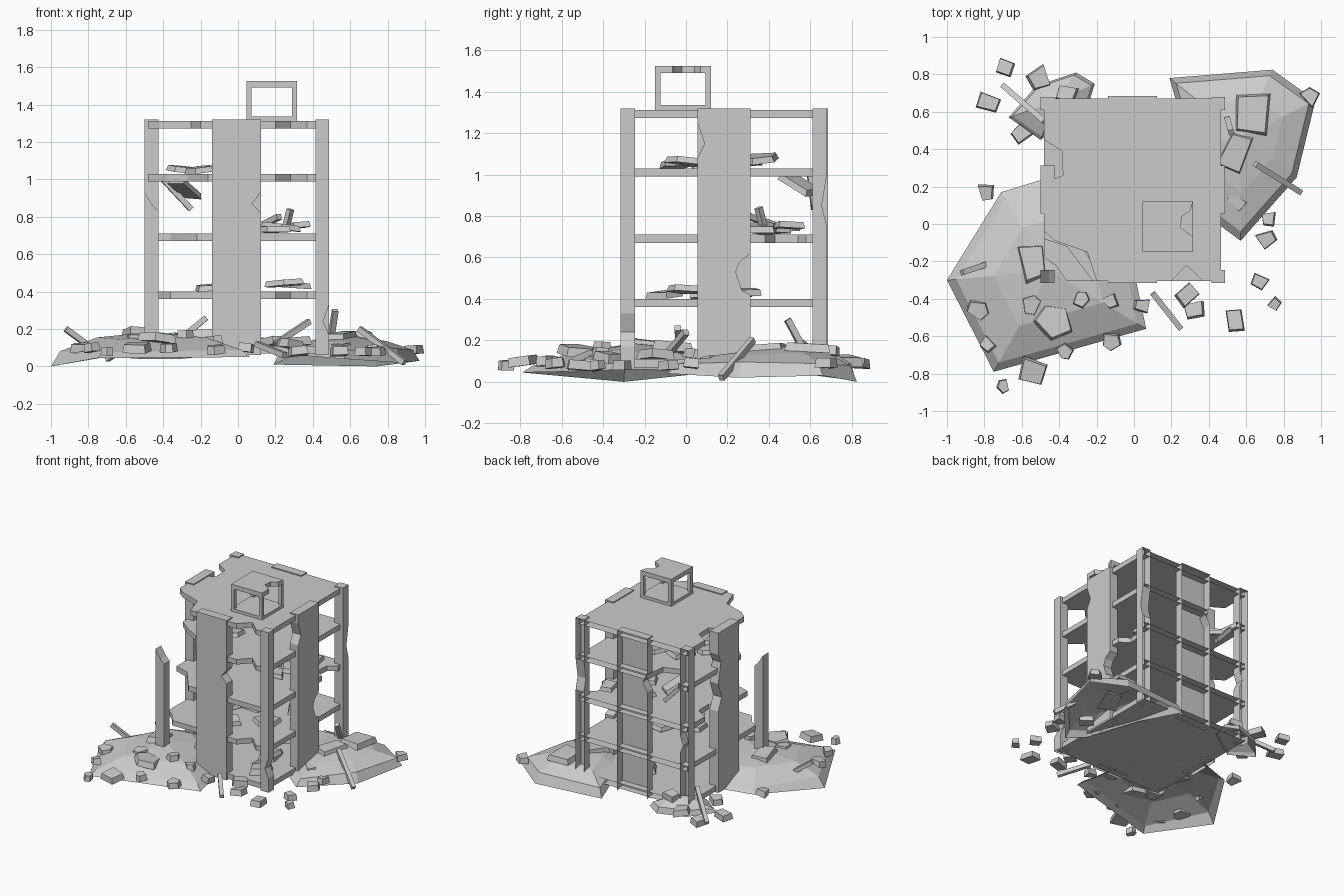
import bpy, bmesh, random
from math import cos, sin, pi, atan2
from mathutils import Vector, Matrix

if "Cube" in bpy.data.objects:
    bpy.data.objects.remove(bpy.data.objects["Cube"])

random.seed(7)


def finish(name, bm):
    bmesh.ops.recalc_face_normals(bm, faces=bm.faces)
    # the shell is open along its back plane and at the column feet
    gone = [f for f in bm.faces if all(v.co.y > 0.66 for v in f.verts) and abs(f.normal.y) > 0.9
            and f.calc_center_median().y < 0.7]
    gone += [f for f in bm.faces if f.normal.z < -0.9 and f.calc_center_median().z < 0.065]
    if name.startswith(("column", "wall", "floor")):
        bmesh.ops.delete(bm, geom=gone, context='FACES')
    me = bpy.data.meshes.new(name)
    bm.to_mesh(me)
    bm.free()
    ob = bpy.data.objects.new(name, me)
    bpy.context.collection.objects.link(ob)
    return ob


def prism(name, pts, axis, lo, hi):
    """Extrude a 2D outline along an axis."""
    put = {'x': lambda u, v, w: (w, u, v), 'y': lambda u, v, w: (u, w, v), 'z': lambda u, v, w: (u, v, w)}[axis]
    bm = bmesh.new()
    a = [bm.verts.new(put(u, v, lo)) for u, v in pts]
    b = [bm.verts.new(put(u, v, hi)) for u, v in pts]
    bm.faces.new(a)
    bm.faces.new(b[::-1])
    for i in range(len(a)):
        j = (i + 1) % len(a)
        bm.faces.new((a[i], a[j], b[j], b[i]))
    return finish(name, bm)


def upright(u0, u1, z0, z1, left=(), right=()):
    """Rectangle outline with broken bites on its left / right edges."""
    return [(u0, z0), (u1, z0), *right, (u1, z1), (u0, z1), *left]


def box(name, x0, x1, y0, y1, z0, z1):
    return prism(name, upright(x0, x1, y0, y1), 'z', z0, z1)


def chunk(name, x, y, z, r, t=0.035, tilt=0.15, turn=None):
    """Irregular four or five sided slab of broken concrete."""
    bm = bmesh.new()
    n = random.choice((4, 4, 5))
    rings = []
    for h, k in ((-t / 2, 1.0), (t / 2, 0.88)):
        rings.append([])
        for i in range(n):
            rnd = random.Random(int(x * 991 + y * 577 + i * 13))
            a = 2 * pi * (i + rnd.uniform(-.22, .22)) / n
            q = r * k * rnd.uniform(.85, 1.1)
            rings[-1].append(bm.verts.new((q * cos(a), q * sin(a), h)))
    lo, hi = rings
    bm.faces.new(lo)
    bm.faces.new(hi)
    for i in range(n):
        j = (i + 1) % n
        bm.faces.new((lo[i], lo[j], hi[j], hi[i]))
    spin = random.uniform(0, 6) if turn is None else turn
    m = (Matrix.Translation((x, y, z)) @ Matrix.Rotation(random.uniform(-tilt, tilt), 4, 'X')
         @ Matrix.Rotation(random.uniform(-tilt, tilt), 4, 'Y') @ Matrix.Rotation(spin, 4, 'Z'))
    bmesh.ops.transform(bm, matrix=m, verts=bm.verts)
    return finish(name, bm)


def bar(name, p, q, w=0.03):
    """Square beam between two points."""
    p, q = Vector(p), Vector(q)
    bm = bmesh.new()
    m = (Matrix.Translation((p + q) / 2) @ (q - p).to_track_quat('Z', 'Y').to_matrix().to_4x4()
         @ Matrix.Diagonal((w, w, (q - p).length, 1)))
    bmesh.ops.create_cube(bm, size=1, matrix=m)
    return finish(name, bm)


def mound(name, rim, c, peak):
    """Low heap: rim, steep edge, shallow slope, peak; open below."""
    bm = bmesh.new()
    rings = [[bm.verts.new(p) for p in rim]]
    for k, z in ((.91, .085), (.55, peak - .03)):
        rings.append([bm.verts.new((c[0] + (x - c[0]) * k, c[1] + (y - c[1]) * k,
                                    z + random.uniform(-.012, .012))) for x, y, _ in rim])
    top = bm.verts.new((*c, peak))
    n = len(rim)
    for i in range(n):
        j = (i + 1) % n
        for a, b in zip(rings, rings[1:]):
            bm.faces.new((a[i], a[j], b[j], b[i]))
        bm.faces.new((rings[2][i], rings[2][j], top))
    return finish(name, bm)


# Corner columns, the front left one snapped off
Z0, Z1 = 0.06, 1.32
L, R, F, B = (-.5, -.425), (.415, .487), (-.315, -.245), (.61, .68)
prism("column_front_left", [(L[0], Z0), (L[1], Z0), (L[1], .83), (-.455, .86), (L[0], .93)], 'y', *F)
prism("column_front_right", upright(*R, Z0, Z1, right=[(R[1], .17), (.455, .24), (R[1], .33)]), 'y', *F)
prism("column_back_left", upright(*L, Z0, Z1, right=[(L[1], .5), (-.45, .56), (L[1], .63)]), 'y', *B)
prism("column_back_right", upright(*B, Z0, Z1, right=[(B[1], .75), (.655, .85), (B[1], 1.0)]), 'x', *R)

# Wall panels in the middle of each side, with chipped edges
fx, sy = (-.14, .122), (.055, .312)
prism("wall_front", upright(*fx, Z0, Z1, right=[(.122, .82), (.075, .87), (.122, .93)]), 'y', *F)
prism("wall_back", upright(*fx, Z0, Z1, left=[(-.14, 1.05), (-.1, .97), (-.14, .9)]), 'y', .615, .685)
prism("wall_right", upright(*sy, Z0, Z1, left=[(.055, 1.25), (.09, 1.15), (.055, 1.08)],
                            right=[(.312, .42), (.27, .44), (.24, .53), (.26, .58), (.312, .62)]), 'x', *R)
prism("wall_left", upright(*sy, Z0, Z1, right=[(.312, .7), (.27, .8), (.312, .92), (.28, 1.08), (.312, 1.15)]), 'x', *L)

# Floors and roof with broken corners
W, E, S, N = -.48, .465, -.305, .67
front_notch = [(.2, S), (.28, -.22), (.37, S)]
left_notch = [(W, .45), (-.385, .39), (-.38, .26), (W, .22)]
back_notch = [(-.13, N), (-.15, .5), (-.27, .46), (-.38, .52), (-.4, N)]
back_right = [(E, .38), (.39, .43), (.4, .54), (E, .58)]
floors = [
    (.07, .11, [(W, S), (E, S), (E, N), (W, N)]),
    (.36, .4, [(-.36, S), *front_notch, (E, S), (E, N), (W, N), (W, -.18), (-.42, -.22)]),
    (.67, .71, [(-.22, S), (E, S), *back_right, (E, N), (W, N), *left_notch, (W, -.08), (-.36, -.12), (-.3, -.2)]),
    (.99, 1.03, [(-.16, S), *front_notch, (E, S), (E, N), *back_notch, (W, N), (W, 0), (-.38, -.08), (-.27, -.14)]),
    (1.272, 1.312, [(-.2, S), *front_notch, (E, S), (E, N), (W, N), *left_notch, (W, -.04), (-.42, -.09), (-.25, -.15)]),
]
for i, (a, b, pts) in enumerate(floors):
    prism(f"floor_{i}", pts, 'z', a, b)

# Rooftop stair housing
px, py = (.045, .315), (-.15, .12)
box("housing_base", *px, *py, 1.31, 1.335)
prism("housing_roof", upright(*px, *py, right=[(.315, -.065), (.29, -.05), (.25, -.02), (.255, .04), (.3, .07)]),
      'z', 1.49, 1.525)
for x in (px[0], px[1] - .027):
    for y in (py[0], py[1] - .027):
        box("housing_post", x, x + .027, y, y + .027, 1.335, 1.49)

# Rubble mounds at the base
mound("mound_front_left", [(-1, -.3, 0), (-.75, -.79, .045), (.065, -.56, .05), (0, -.25, .06),
                           (-.15, .1, .06), (-.45, .25, .06), (-.71, .17, .05)], (-.45, -.25), .185)
mound("mound_back_right", [(.19, .78, .01), (.74, .825, 0), (.97, .66, .03), (.87, .25, .02),
                           (.57, -.09, .04), (.45, .0, .05), (.3, .4, .06)], (.58, .47), .17)
mound("mound_back_left", [(-.67, .57, .05), (-.52, .74, .04), (-.31, .81, .04), (-.21, .75, .05),
                          (-.25, .62, .06), (-.5, .45, .06)], (-.43, .65), .15)

# Scattered chunks on the ground: x, y, z, radius
ground = [
    (-.69, .84, .09, .06), (-.78, .65, .09, .075), (-.5, .78, .1, .075), (-.6, .48, .1, .06), (-.79, .17, .09, .06),
    (-.83, -.46, .1, .065), (-.7, -.865, .08, .04), (-.54, -.79, .1, .1), (-.37, -.68, .1, .05), (-.12, -.63, .09, .06),
    (.05, -.44, .1, .05), (.32, -.45, .08, .065), (.54, -.51, .08, .075), (.67, -.31, .08, .055), (.75, -.43, .08, .04),
    (.7, -.08, .08, .06), (.72, .03, .09, .05), (.55, .12, .1, .06), (.94, .68, .09, .06),
    (-.43, -.53, .15, .11), (-.55, -.43, .15, .06), (-.28, -.4, .17, .05), (-.13, -.41, .14, .05),
    (-.55, -.2, .18, .11), (-.78, -.64, .1, .05), (-.36, .7, .15, .07), (-.2, -.08, .17, .12),
    (.2, .1, .13, .12), (.3, -.15, .13, .1), (.1, .4, .13, .12), (.28, -.38, .12, .07)]
for x, y, z, r in ground:
    chunk("rubble_chunk", x, y, z, r, .045)
chunk("fallen_slab", .63, .59, .165, .15, .04, .08, .6)
chunk("fallen_slab", .55, .38, .16, .12, .04, .12, .4)

# Debris lying on each upper floor
for z, spots in ((.4, [(-.15, .1, .1), (.05, .2, .13), (.25, 0, .11), (.0, -.1, .1), (.3, .3, .09)]),
                 (.71, [(.1, .4, .11), (.25, .35, .13), (.33, .5, .09), (.2, .2, .09), (.05, .48, .08)]),
                 (1.03, [(-.28, .1, .1), (-.12, .25, .13), (.03, .35, .11), (-.2, -.05, .09), (-.05, .0, .1)])):
    for k, (x, y, r) in enumerate(spots):
        chunk("floor_debris", x, y, z + .022 + .012 * (k % 3), r, .03, .14)

# Hanging slab in the broken back bay
chunk("hanging_slab", -.28, .55, .95, .12, .03, .5)

# Loose beams
for p, q in [((-.92, -.26, .2), (-.77, -.21, .09)), ((-.7, .74, .04), (-.48, .55, .19)),
             ((.65, .32, .2), (.89, .17, .02)), ((.1, -.37, .12), (.25, -.56, .06)),
             ((-.33, -.03, .13), (-.17, -.04, .26)), ((.5, .56, .17), (.52, .49, .3)),
             ((.2, -.1, .12), (.38, 0, .24)), ((.25, .38, .72), (.28, .35, .84)),
             ((.08, .5, .73), (.22, .3, .8)), ((-.4, .6, 1.0), (-.25, .62, .84))]:
    bar("loose_beam", p, q)
